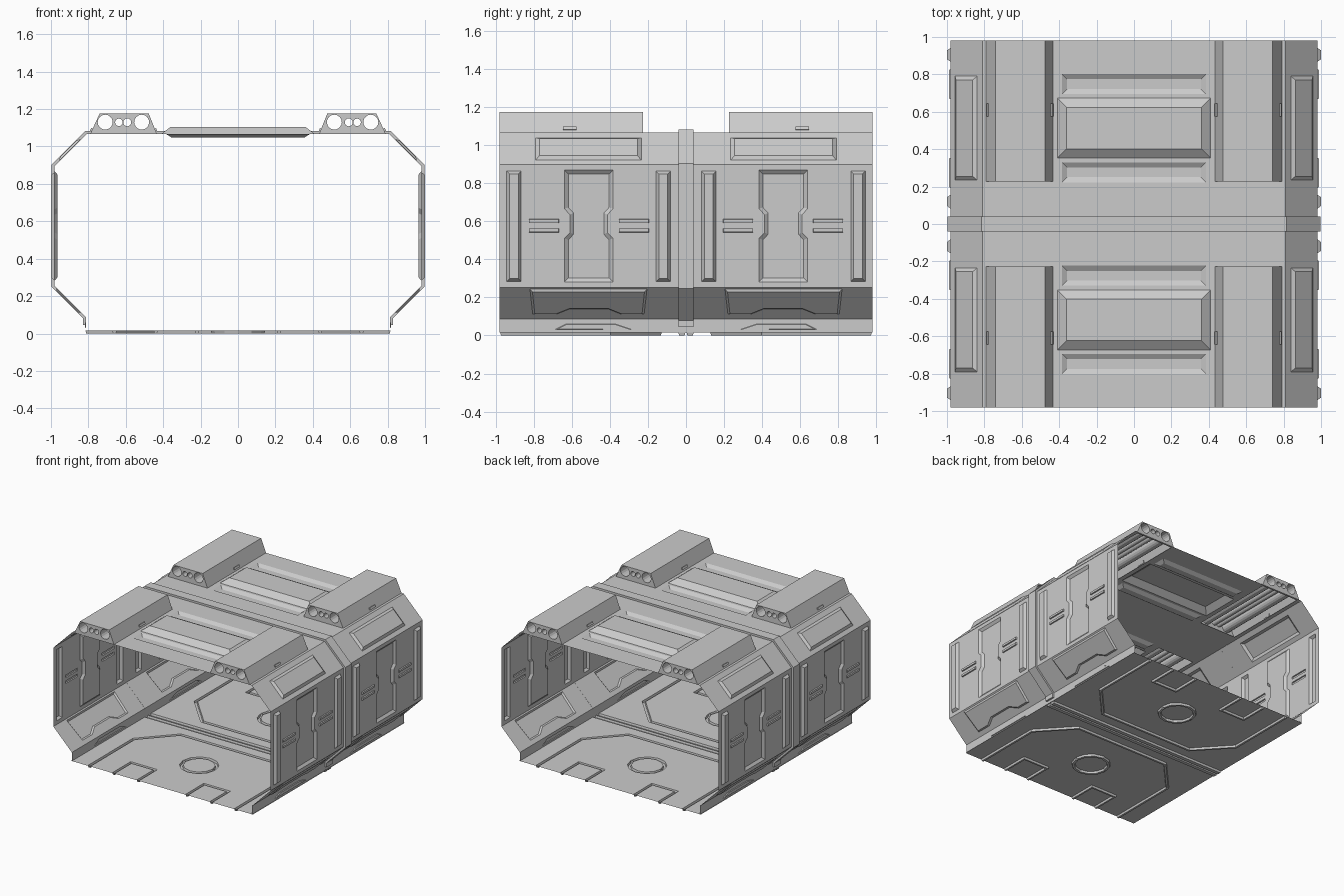
import bpy, bmesh, math
from mathutils import Vector

if "Cube" in bpy.data.objects:
    bpy.data.objects.remove(bpy.data.objects["Cube"])

R2 = math.sqrt(0.5)
L = 0.98


def finish(name, bm, thick, mirror):
    """Turn a sheet bmesh into an object with mirrored copies and optional thickness."""
    bmesh.ops.recalc_face_normals(bm, faces=bm.faces[:])
    me = bpy.data.meshes.new(name)
    bm.to_mesh(me)
    bm.free()
    ob = bpy.data.objects.new(name, me)
    bpy.context.collection.objects.link(ob)
    if thick:
        s = ob.modifiers.new("thickness", 'SOLIDIFY')
        s.thickness, s.offset, s.use_even_offset = thick, 0, True
    m = ob.modifiers.new("mirror", 'MIRROR')
    m.use_axis = ('x' in mirror, 'y' in mirror, False)
    m.use_mirror_merge = False
    return ob


def offset(pts, d, closed=True):
    """Offset a 2D path to its left by d with mitred corners."""
    out, n = [], len(pts)
    for i in range(n):
        p = Vector(pts[i])
        dirs = []
        if closed or i:
            dirs.append((p - Vector(pts[i - 1])).normalized())
        if closed or i < n - 1:
            dirs.append((Vector(pts[(i + 1) % n]) - p).normalized())
        ns = [Vector((-q.y, q.x)) for q in dirs]
        m = sum(ns, Vector((0, 0))).normalized()
        out.append(p + m * d / max(m.dot(ns[0]), 0.2))
    return out


def band(path, w):
    """Closed loop around an open path of width w."""
    return offset(path, -w / 2, False) + offset(path, w / 2, False)[::-1]


def rect(u0, v0, u1, v1):
    return [(u0, v0), (u1, v0), (u1, v1), (u0, v1)]


def arc(u, v, r, n=16, a0=0.0, a1=2 * math.pi, last=0):
    return [(u + r * math.cos(a0 + (a1 - a0) * i / n), v + r * math.sin(a0 + (a1 - a0) * i / n))
            for i in range(n + last)]


def panel(name, outline, features, o, U, V, N, mirror='xy'):
    """Flat sheet; each feature (loop, inset, depth) is embossed, depth None is a hole."""
    bm = bmesh.new()
    o, U, V, N = map(Vector, (o, U, V, N))

    def verts(loop, d=0):
        return [bm.verts.new(o + U * p[0] + V * p[1] + N * d) for p in loop]

    loops = [verts(outline)] + [verts(f[0]) for f in features]
    es = [bm.edges.new((l[i - 1], l[i])) for l in loops for i in range(len(l))]
    bmesh.ops.triangle_fill(bm, edges=es, use_beauty=True, normal=N)
    for vs, (loop, inset, depth) in zip(loops[1:], features):
        if depth is None:
            continue
        inner = verts(offset(loop, inset), depth)
        for i in range(len(vs)):
            bm.faces.new((vs[i - 1], vs[i], inner[i], inner[i - 1]))
        bm.faces.new(inner)
    return finish(name, bm, 0, mirror)


def sheet(name, prof, y0, y1, thick=0.0, mirror='xy', closed=False):
    """Extrude an x-z profile along y."""
    bm = bmesh.new()
    a = [bm.verts.new((x, y0, z)) for x, z in prof]
    b = [bm.verts.new((x, y1, z)) for x, z in prof]
    for i in range(0 if closed else 1, len(prof)):
        bm.faces.new((a[i - 1], a[i], b[i], b[i - 1]))
    return finish(name, bm, thick, mirror)


# side wall: recessed door, raised upright strips and small dashes
door = [(.384, .282), (.638, .282), (.638, .51), (.61, .54), (.61, .635), (.638, .665),
        (.638, .868), (.384, .868), (.384, .665), (.412, .635), (.412, .54), (.384, .51)]
feats = [(door, .02, -.016)]
feats += [(rect(y, .284, y + .075, .863), .014, .02) for y in (.082, .867)]
feats += [(rect(y, z, y + .158, z + .021), .002, .009) for y in (.195, .668) for z in (.542, .59)]
panel("side_wall", rect(0, .253, L, .897), feats, (.98, 0, 0), (0, 1, 0), (0, 0, 1), (1, 0, 0))

# sloped upper and lower wall sections
panel("upper_slope", rect(0, 0, L, .2404), [(rect(.235, .034, .79, .2), .02, .014)],
      (.98, 0, .897), (0, 1, 0), (-R2, 0, R2), (R2, 0, R2))
trim = [(.205, .012), (.82, .012), (.805, .2), (.68, .2), (.61, .16), (.41, .16), (.34, .2), (.22, .2)]
panel("lower_slope", rect(0, 0, L, .2362), [(trim, .012, .01)],
      (.98, 0, .253), (0, 1, 0), (-R2, 0, -R2), (R2, 0, -R2))

# short skirt between slope and floor
panel("skirt", rect(0, .016, L, .086),
      [([(.28, .03), (.69, .03), (.63, .06), (.37, .06)], .003, .006)],
      (.813, 0, 0), (0, 1, 0), (0, 0, 1), (1, 0, 0))

# roof with raised centre panel, recessed slots, and openings below the ducts
roof = [(rect(-.41, .352, .41, .673), .05, .038)]
roof += [(rect(-.385, y, .385, y + .108), .028, -.018) for y in (.222, .694)]
roof += [(rect(x, .245, x + .33, .965), 0, None) for x in (-.777, .447)]
panel("roof", rect(-.81, 0, .81, L), roof, (0, 0, 1.067), (1, 0, 0), (0, 1, 0), (0, 0, 1), mirror='y')

# roof ducts: hood, end plates and pipes running through
hood = [(.79, 1.067), (.74, 1.175), (.477, 1.175), (.434, 1.067)]
sheet("duct_hood", hood, .226, L)
pipes = [(.71, 1.13, .04), (.515, 1.13, .04), (.637, 1.129, .02), (.592, 1.129, .021)]
for y in (.226, L):
    panel("duct_end", hood[::-1], [(arc(*p), 0, None) for p in pipes],
          (0, y, 0), (1, 0, 0), (0, 0, 1), (0, 1, 0))
for p in pipes:
    sheet("duct_pipe", arc(*p), .226, L, closed=True)
for x, s in ((.786, -1), (.438, 1)):
    sheet("duct_latch", [(x, 1.08), (x + s * .007, 1.096)], .575, .645, .014)

# central rib wrapped round walls and roof
sheet("centre_rib", [(.82, .045), (.82, .083), (.988, .251), (.988, .9), (.813, 1.075),
                     (-.813, 1.075), (-.988, .9), (-.988, .251), (-.82, .083), (-.82, .045)],
      -.04, .04, .016, mirror='')

# floor plate with sunken outline, ring, edge brackets and centre seam
E = .976
grooves = [band([(.66, E), (.66, .4), (.42, .14), (-.42, .14), (-.66, .4), (-.66, E)], .024)]
grooves += [band([(x, E), (x, .75), (x + .22, .75), (x + .22, E)], .022) for x in (-.44, .22)]
grooves += [band(arc(0, .5, .133, 6, a + .01, a + math.pi - .01, 1), .026) for a in (0, math.pi)]
grooves += [rect(-.815, .003, .815, .04)]
panel("floor", rect(-.82, 0, .82, L), [(g, .004, -.016) for g in grooves],
      (0, 0, .016), (1, 0, 0), (0, 1, 0), (0, 0, 1), mirror='y')
